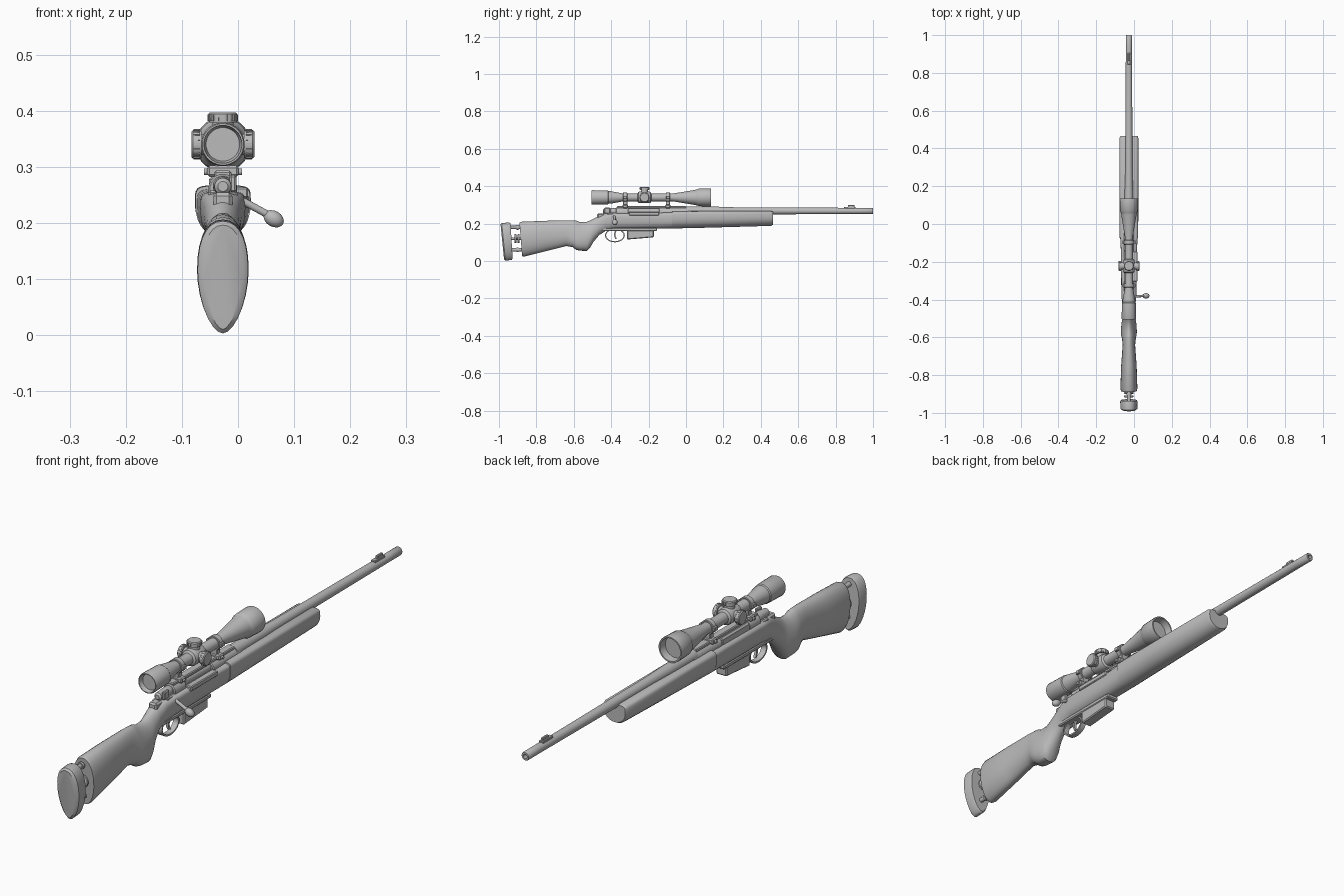
import bpy, bmesh, math
from mathutils import Vector, Matrix

if "Cube" in bpy.data.objects:
    bpy.data.objects.remove(bpy.data.objects["Cube"])

CX = -0.027          # centre line of the rifle
SCOPE_Z = 0.34
BORE_Z = 0.268

grey = bpy.data.materials.new("plain grey")
grey.diffuse_color = (0.5, 0.5, 0.5, 1)
grey.use_nodes = True
grey.node_tree.nodes["Principled BSDF"].inputs["Base Color"].default_value = grey.diffuse_color


def finish(name, bm, angle=35):
    bmesh.ops.remove_doubles(bm, verts=bm.verts, dist=1e-5)
    bmesh.ops.recalc_face_normals(bm, faces=bm.faces)
    me = bpy.data.meshes.new(name)
    bm.to_mesh(me)
    bm.free()
    ob = bpy.data.objects.new(name, me)
    bpy.context.collection.objects.link(ob)
    me.materials.append(grey)
    bpy.ops.object.select_all(action='DESELECT')
    ob.select_set(True)
    bpy.context.view_layer.objects.active = ob
    bpy.ops.object.shade_smooth_by_angle(angle=math.radians(angle))
    return ob


def skin(name, rings, angle=35):
    """Join equal rings of points into a closed skin."""
    bm = bmesh.new()
    loops = [[bm.verts.new(p) for p in r] for r in rings]
    n = len(loops[0])
    for a, b in zip(loops, loops[1:]):
        for i in range(n):
            j = (i + 1) % n
            bm.faces.new((a[i], a[j], b[j], b[i]))
    bm.faces.new(loops[0])
    bm.faces.new(loops[-1])
    return finish(name, bm, angle)


def lathe(name, profile, origin, axis=(0, 1, 0), sides=20):
    """Turn (distance, radius) pairs around an axis."""
    rot = Vector(axis).to_track_quat('Z', 'Y')
    rings = [[Vector(origin) + rot @ Vector((r * math.cos(a), r * math.sin(a), t))
              for a in (math.tau * (i + .5) / sides for i in range(sides))]
             for t, r in profile]
    return skin(name, rings)


def rod(name, a, b, r, sides=14):
    d = Vector(b) - Vector(a)
    return lathe(name, [(0, r), (d.length, r)], a, d, sides)


def box(name, x, y, z, bevel=0.003):
    bm = bmesh.new()
    bmesh.ops.create_cube(bm, size=1)
    for v in bm.verts:
        v.co = [lo + (c + .5) * (hi - lo) for c, (lo, hi) in zip(v.co, (x, y, z))]
    if bevel:
        bmesh.ops.bevel(bm, geom=bm.edges[:], offset=bevel, segments=1, affect='EDGES')
    return finish(name, bm)


def loft(name, sections, sides=28, angle=40):
    """Sections: y, top z, bottom z, widest z, half width, top power, bottom power, slant."""
    rings = []
    for y, zt, zb, zm, hw, pt, pb, slant in sections:
        ring = []
        for i in range(sides):
            a = math.tau * i / sides
            c, s = math.cos(a), math.sin(a)
            p = pt if s >= 0 else pb
            px = math.copysign(abs(c) ** (2 / p), c) * hw
            pz = abs(s) ** (2 / p) * ((zt - zm) if s >= 0 else (zb - zm)) + zm
            ring.append((CX + px, y + slant * (pz - 0.1), pz))
        rings.append(ring)
    return skin(name, rings, angle)


# stock: butt, pistol grip, wrist and action bed
loft("stock", [
    (-0.882, .205, .026, .120, .042, 2.2, 2.0, -.08),
    (-0.870, .210, .024, .120, .045, 2.2, 2.0, -.08),
    (-0.750, .215, .053, .130, .041, 2.2, 2.0, -.04),
    (-0.640, .218, .080, .140, .033, 2.2, 2.0, 0),
    (-0.605, .218, .074, .125, .037, 2.0, 2.2, 0),
    (-0.588, .217, .060, .115, .041, 1.8, 2.4, 0),
    (-0.568, .208, .056, .115, .042, 1.7, 2.5, 0),
    (-0.530, .210, .053, .115, .040, 1.7, 2.5, 0),
    (-0.515, .216, .068, .125, .037, 1.8, 2.4, 0),
    (-0.495, .226, .102, .155, .032, 2.0, 2.2, 0),
    (-0.465, .242, .138, .190, .030, 2.2, 2.0, 0),
    (-0.430, .253, .161, .215, .034, 3.0, 2.2, 0),
    (-0.380, .255, .170, .225, .040, 4.5, 2.4, 0),
    (-0.150, .258, .173, .228, .042, 5.0, 2.5, 0),
    (-0.075, .260, .175, .230, .046, 5.0, 2.4, 0)])

# fore end with flat top and round belly
loft("fore_end", [
    (-0.075, .266, .174, .232, .049, 5, 2.2, 0),
    (0.100, .267, .178, .235, .050, 5, 2.1, 0),
    (0.455, .267, .188, .235, .050, 5, 2.0, 0),
    (0.466, .263, .194, .235, .045, 5, 2.0, 0)])

# butt pad on its adjusting posts
loft("butt_pad", [
    (-0.982, .196, .010, .115, .036, 2.3, 1.7, -.10),
    (-0.975, .203, .003, .115, .045, 2.3, 1.8, -.10),
    (-0.940, .206, .005, .115, .046, 2.3, 1.8, -.07),
    (-0.932, .203, .012, .115, .043, 2.3, 1.8, -.06)])
for i, z in enumerate((.180, .060)):
    rod(f"pad_post_{i}", (CX, -.95, z), (CX, -.86, z), .009)
    lathe(f"post_collar_{i}", [(0, .013), (.010, .013)], (CX, -.905, z))
rod("pad_screw", (CX, -.95, .12), (CX, -.86, .12), .007)
for i, y in enumerate((-.918, -.900)):
    lathe(f"adjust_wheel_{i}", [(0, .022), (.002, .025), (.009, .025), (.011, .022)],
          (CX, y, .12))

# barrel with hollow muzzle
lathe("barrel", [(0, .024), (.16, .023), (.26, .0195), (.93, .0165), (.997, .0165),
                 (1.0, .0145), (1.0, .008), (.96, .008)], (CX, 0, BORE_Z), sides=24)
box("front_sight_base", (CX - .009, CX + .009), (.845, .905), (.280, .290), .002)
box("front_sight_blade", (CX - .005, CX + .005), (.865, .900), (.286, .300), .002)

# receiver: rear bridge, front ring, open side port
for name, y0, y1 in (("rear_bridge", -.375, -.305), ("front_ring", -.145, .03)):
    L = y1 - y0
    lathe(name, [(0, .023), (.004, .026), (L - .004, .026), (L, .023)], (CX, y0, .261), sides=16)
box("receiver_floor", (CX - .026, CX + .026), (-.42, -.10), (.225, .258), .004)
box("receiver_left_wall", (CX - .025, CX - .008), (-.31, -.14), (.245, .283), .006)
box("port_lip", (CX + .020, CX + .045), (-.305, -.145), (.244, .263), .003)
box("tang", (CX - .017, CX + .017), (-.475, -.40), (.225, .254), .006)

# bolt with handle and knob
lathe("bolt", [(0, .009), (.006, .015), (.05, .018), (.075, .018), (.08, .016), (.32, .016)],
      (CX, -.445, .265))
rod("bolt_handle", (CX + .012, -.385, .252), (.058, -.380, .212), .0065)
lathe("bolt_knob", [(.019 * (1 - math.cos(math.pi * k / 8)),
                     max(.0145 * math.sin(math.pi * k / 8), .002)) for k in range(9)],
      (.047, -.380, .2165), (.87, 0, -.48), 16)
box("safety_lever", (CX + .012, CX + .024), (-.435, -.405), (.255, .285), .003)

# scope rail
box("scope_rail", (CX - .015, CX + .015), (-.37, .0), (.280, .293), .003)

# scope body with recessed lenses at both ends
lathe("scope_body", [
    (-.488, .030), (-.498, .033), (-.505, .034), (-.505, .037), (-.500, .039), (-.418, .037),
    (-.414, .034), (-.405, .034), (-.335, .021), (-.260, .021), (-.255, .029),
    (-.250, .031), (-.195, .031), (-.190, .029), (-.185, .021), (-.070, .021),
    (.050, .041), (.062, .044), (.066, .047), (.128, .049), (.134, .048), (.134, .043),
    (.105, .040)], (CX, 0, SCOPE_Z), sides=24)


# turrets on top and both sides
def turret(name, axis, length):
    lathe(name, [(0, .019), (length - .018, .019), (length - .018, .025),
                 (length - .003, .026), (length, .023)],
          (CX, -.222, SCOPE_Z), axis, 20)
    # grip ribs around the cap
    rot = Vector(axis).to_track_quat('Z', 'Y')
    bm = bmesh.new()
    for k in range(16):
        m = (Matrix.Translation((CX, -.222, SCOPE_Z)) @ rot.to_matrix().to_4x4()
             @ Matrix.Rotation(math.tau * k / 16, 4, 'Z')
             @ Matrix.Translation((.0255, 0, length - .0095)) @ Matrix.Diagonal((.003, .005, .011, 1)))
        bmesh.ops.create_cube(bm, size=1, matrix=m)
    finish(name + "_ribs", bm)


turret("top_turret", (0, 0, 1), .057)
turret("right_turret", (1, 0, 0), .056)
turret("left_turret", (-1, 0, 0), .056)

# scope rings, clamps and screws
for i, y in enumerate((-.325, -.097)):
    lathe(f"scope_ring_{i}", [(-.011, .025), (-.009, .027), (.009, .027), (.011, .025)],
          (CX, y, SCOPE_Z))
    box(f"ring_foot_{i}", (CX - .014, CX + .014), (y - .011, y + .011), (.288, .325), .002)
    box(f"ring_clamp_{i}", (CX - .028, CX + .028), (y - .014, y + .014), (.282, .302), .004)
    rod(f"clamp_screw_{i}", (CX - .034, y, .291), (CX + .034, y, .291), .006)
    for s in (-1, 1):
        box(f"ring_ear_{i}_{s}", sorted((CX + s * .022, CX + s * .034)),
            (y - .010, y + .010), (SCOPE_Z - .008, SCOPE_Z + .008), .002)

# magazine with sloping floor
mag = box("magazine", (CX - .022, CX + .022), (-.315, -.172), (.115, .190), .004)
for v in mag.data.vertices:
    if v.co.z < .15:
        v.co.z += .012 * (v.co.y + .315) / .143
box("floor_plate", (CX - .025, CX + .025), (-.45, -.155), (.160, .177), .004)

# trigger guard: a flat strip bent to an oval
bm = bmesh.new()
N = 28
grid = []
for k in range(N):
    a = math.tau * k / N
    grid.append([bm.verts.new((CX + x, -.380 + (.053 - d) * math.cos(a),
                               .137 + (.037 - d) * math.sin(a)))
                 for x, d in ((-.011, 0), (.011, 0), (.011, .006), (-.011, .006))])
for k in range(N):
    a, b = grid[k], grid[(k + 1) % N]
    for j in range(4):
        bm.faces.new((a[j], a[(j + 1) % 4], b[(j + 1) % 4], b[j]))
finish("trigger_guard", bm)

# curved trigger
pts = [(-.372, .168), (-.380, .150), (-.381, .134), (-.374, .118)]
skin("trigger", [[(CX + sx * .005, y + sy * .004, z) for sx, sy in
                  ((-1, -1), (1, -1), (1, 1), (-1, 1))] for y, z in pts])
